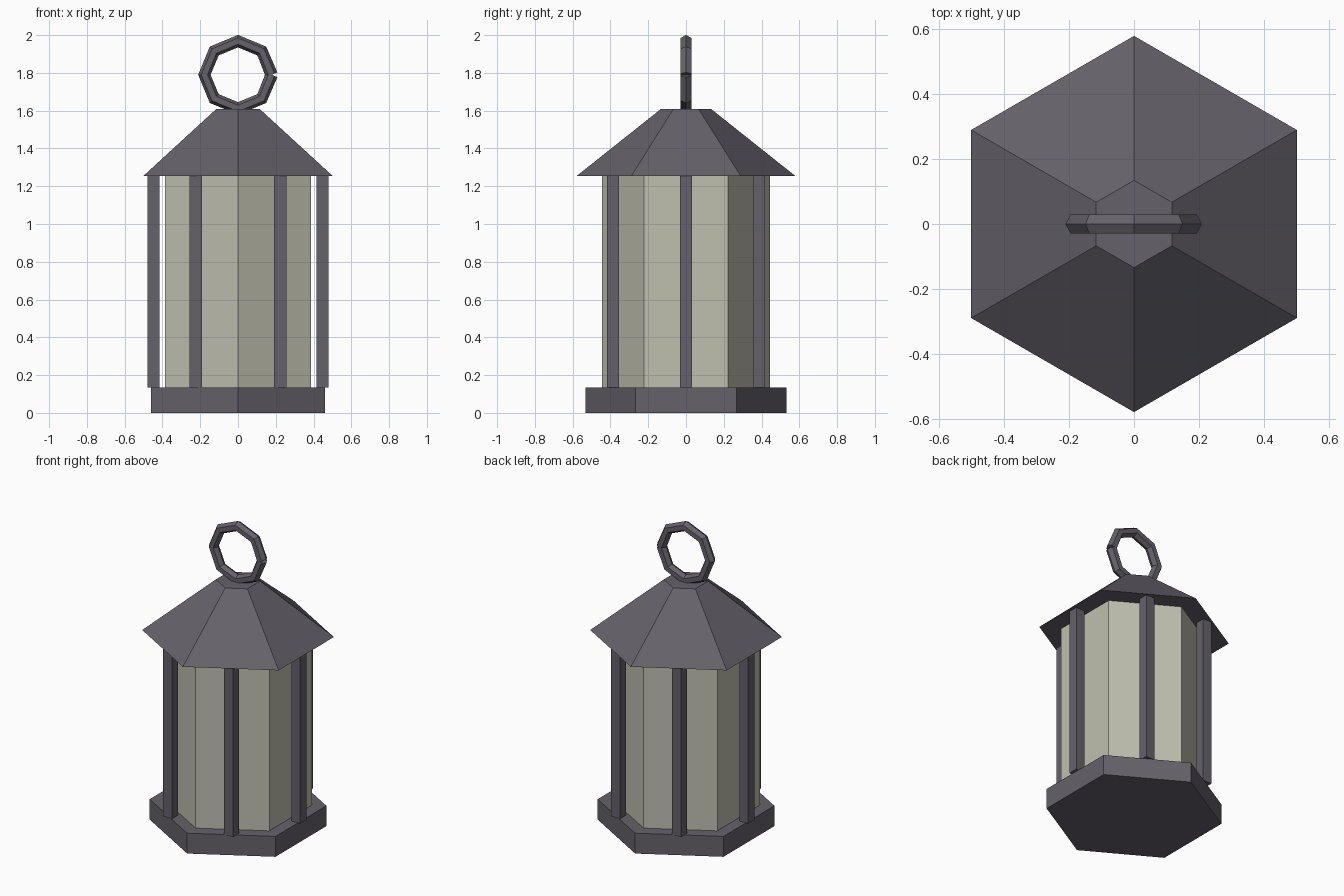
import bpy
import bmesh
from math import sin, cos, pi

if "Cube" in bpy.data.objects:
    bpy.data.objects.remove(bpy.data.objects["Cube"])


def material(name, color):
    m = bpy.data.materials.new(name)
    m.diffuse_color = color
    m.use_nodes = True
    m.node_tree.nodes["Principled BSDF"].inputs["Base Color"].default_value = m.diffuse_color
    return m


iron = material("dark_iron", (0.13, 0.12, 0.145, 1))
glass = material("pale_glass", (0.52, 0.52, 0.43, 1))


def hexagon(name, r1, r2, z1, z2, mat):
    """Six-sided prism or frustum with corners on the y axis."""
    bpy.ops.mesh.primitive_cone_add(vertices=6, radius1=r1, radius2=r2,
                                    depth=z2 - z1, location=(0, 0, (z1 + z2) / 2))
    ob = bpy.context.object
    ob.name = name
    ob.data.materials.append(mat)


# Base, glass body and roof
hexagon("base", 0.533, 0.533, 0, 0.135, iron)
hexagon("glass_body", 0.445, 0.445, 0.135, 1.255, glass)
hexagon("roof", 0.578, 0.134, 1.255, 1.608, iron)

# Square posts in front of each glass pane, all aligned to the axes
for i in range(6):
    a = i * pi / 3
    bpy.ops.mesh.primitive_cube_add(size=1, location=(0.447 * cos(a), 0.447 * sin(a), 0.695))
    ob = bpy.context.object
    ob.name = f"post_{i + 1}"
    ob.scale = (0.064, 0.064, 1.12)
    ob.data.materials.append(iron)

# Hanging ring: hexagonal tube swept round an octagon, open at the right
R, r, zc = 0.178, 0.033, 1.79
bm = bmesh.new()
rings = []
for i in range(9):
    a = i * pi / 4
    # end sections stand square to their segment, which leaves the small notch
    tilt = a + (pi / 8 if i == 0 else -pi / 8 if i == 8 else 0)
    ring = []
    for k in range(6):
        u, v = r * cos(k * pi / 3), r * sin(k * pi / 3)
        ring.append(bm.verts.new((R * cos(a) + u * cos(tilt), v,
                                  zc + R * sin(a) + u * sin(tilt))))
    rings.append(ring)
for p, q in zip(rings, rings[1:]):
    for k in range(6):
        n = (k + 1) % 6
        bm.faces.new((p[k], p[n], q[n], q[k]))
bm.faces.new(rings[0])
bm.faces.new(rings[-1])
bmesh.ops.recalc_face_normals(bm, faces=bm.faces)
mesh = bpy.data.meshes.new("hanging_ring")
bm.to_mesh(mesh)
bm.free()
mesh.materials.append(iron)
bpy.context.collection.objects.link(bpy.data.objects.new("hanging_ring", mesh))
